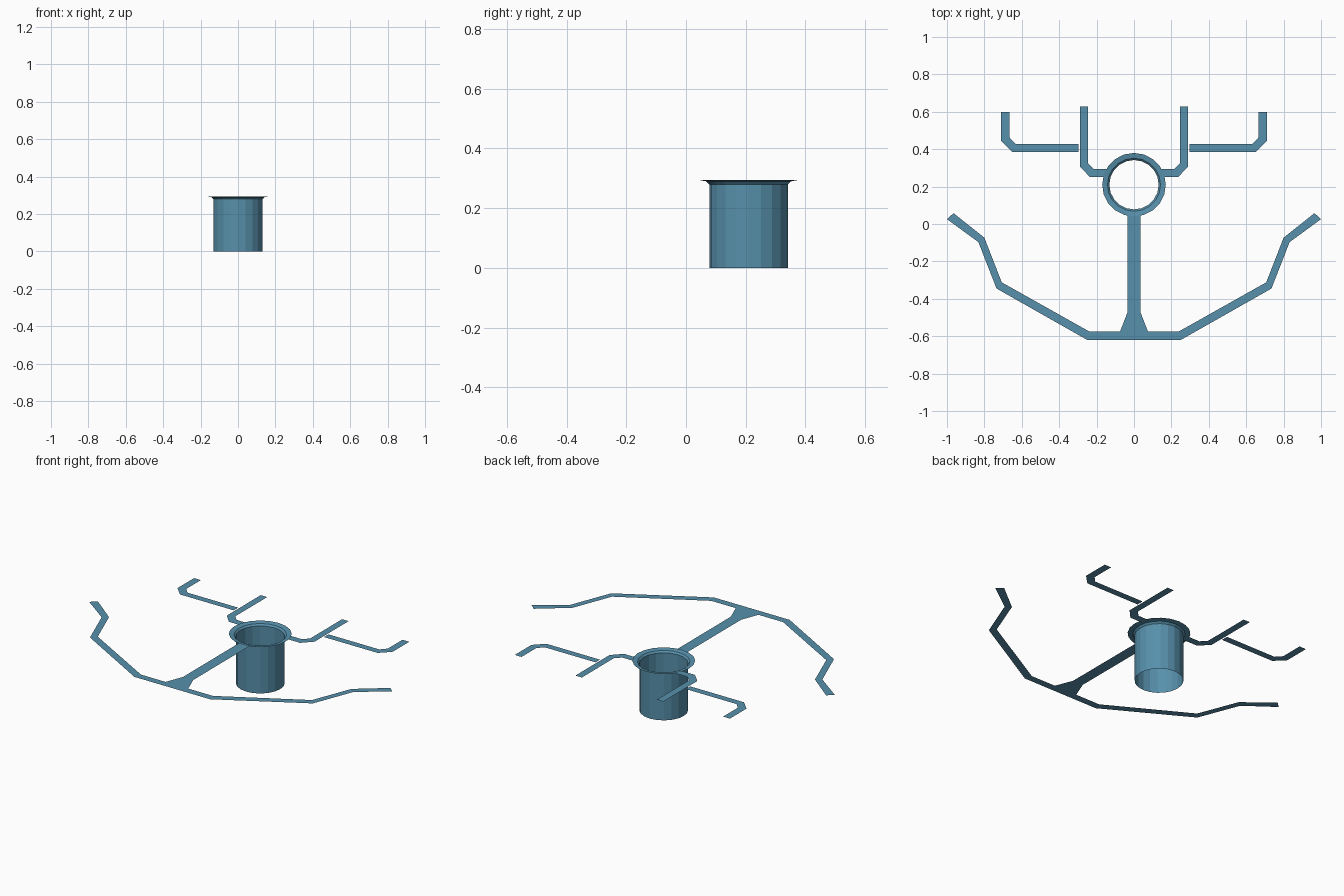
import bpy, bmesh, math
from mathutils import Vector

cube = bpy.data.objects.get("Cube")
if cube:
    bpy.data.objects.remove(cube, do_unlink=True)

teal = bpy.data.materials.new("teal blue")
teal.use_nodes = True
teal.diffuse_color = (0.095, 0.28, 0.41, 1)
teal.node_tree.nodes["Principled BSDF"].inputs["Base Color"].default_value = teal.diffuse_color

STRIP_Z = 0.288
CUP_Y = 0.21


def finish(name, bm):
    mesh = bpy.data.meshes.new(name)
    bm.to_mesh(mesh)
    bm.free()
    mesh.materials.append(teal)
    obj = bpy.data.objects.new(name, mesh)
    bpy.context.collection.objects.link(obj)
    return obj


def strip(name, edge_a, edge_b, side=1):
    """Flat ribbon of quads between two matching edge lines, facing up."""
    bm = bmesh.new()
    rows = [[bm.verts.new((side * x, y, STRIP_Z)) for x, y in edge]
            for edge in (edge_a, edge_b)]
    for a0, a1, b1, b0 in zip(rows[0], rows[0][1:], rows[1][1:], rows[1]):
        face = bm.faces.new((a0, a1, b1, b0))
        face.normal_update()
        if face.normal.z < 0:
            face.normal_flip()
    return finish(name, bm)


# Open tube with a flared rim, lathed from its profile
def lathe(name, profile, sides):
    bm = bmesh.new()
    verts = [bm.verts.new((r, 0, z)) for r, z in profile]
    edges = [bm.edges.new(pair) for pair in zip(verts, verts[1:])]
    bmesh.ops.spin(bm, geom=verts + edges, cent=(0, 0, 0), axis=(0, 0, 1),
                   angle=math.tau, steps=sides, use_duplicate=False)
    bmesh.ops.remove_doubles(bm, verts=bm.verts, dist=0.0005)
    bmesh.ops.translate(bm, verts=bm.verts, vec=Vector((0, CUP_Y, 0)))
    bmesh.ops.recalc_face_normals(bm, faces=bm.faces)
    return finish(name, bm)


lathe("flared_tube", [(0.132, 0), (0.132, 0.28), (0.142, 0.29), (0.17, 0.295)], 20)

# Stem running forward, flaring where it meets the front bar
strip("stem", [(-0.034, 0.065), (-0.034, -0.47), (-0.075, -0.576)],
      [(0.034, 0.065), (0.034, -0.47), (0.075, -0.576)])

# Mirrored ribbons
for side, label in ((1, "left"), (-1, "right")):
    strip(label + "_front_bar",
          [(0, -0.62), (0.25, -0.62), (0.735, -0.345), (0.832, -0.097), (1.0, 0.026)],
          [(0, -0.576), (0.237, -0.576), (0.707, -0.312), (0.80, -0.073), (0.965, 0.058)],
          side)
    strip(label + "_inner_prong",
          [(0.142, 0.25), (0.235, 0.25), (0.29, 0.308), (0.29, 0.628)],
          [(0.125, 0.294), (0.214, 0.294), (0.247, 0.326), (0.247, 0.628)], side)
    strip(label + "_outer_prong",
          [(0.298, 0.385), (0.652, 0.385), (0.71, 0.443), (0.71, 0.60)],
          [(0.298, 0.427), (0.633, 0.427), (0.665, 0.462), (0.665, 0.60)], side)
